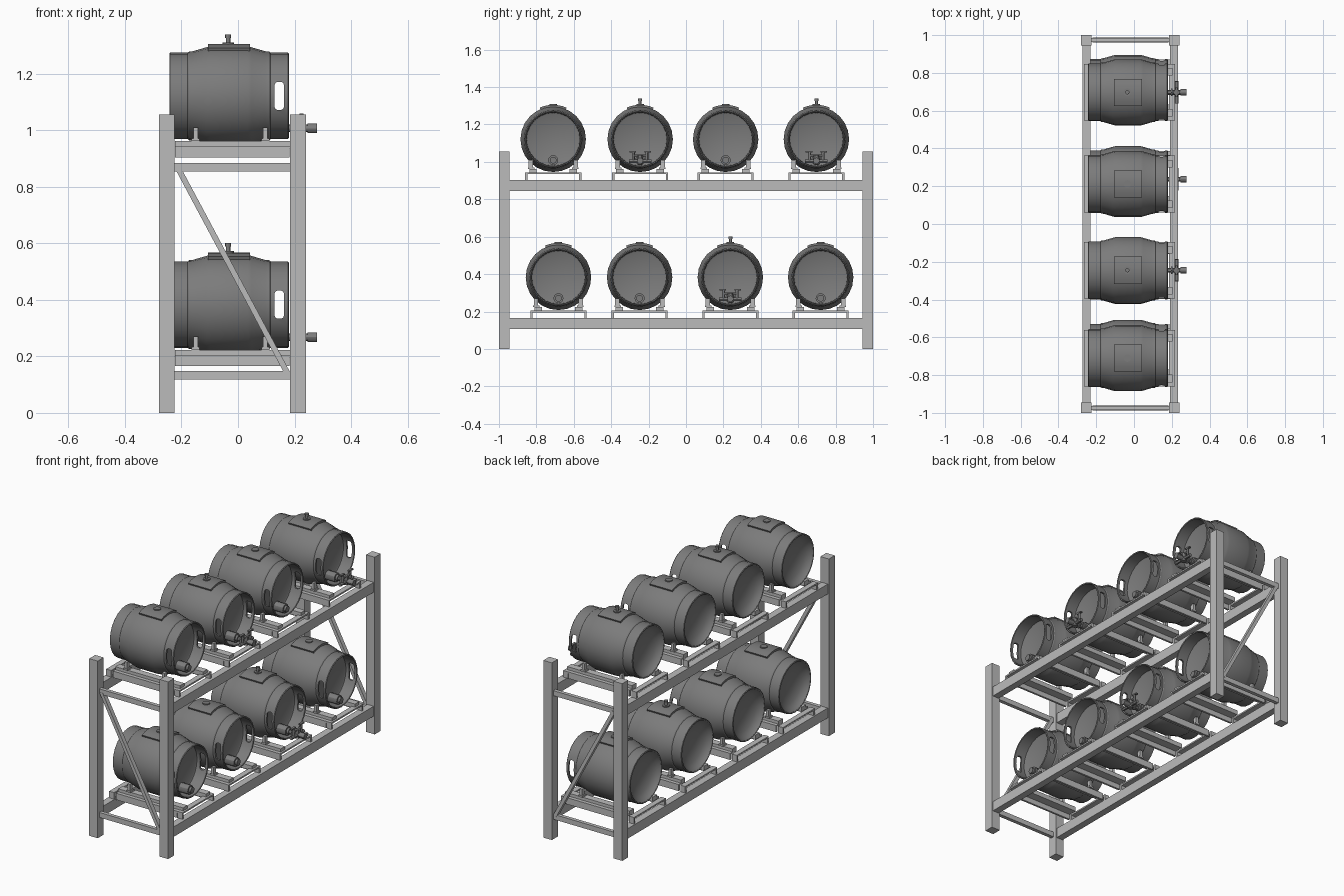
import bpy, bmesh, math
from mathutils import Vector, Matrix

if "Cube" in bpy.data.objects:
    bpy.data.objects.remove(bpy.data.objects["Cube"])


def material(name, g):
    m = bpy.data.materials.new(name)
    m.diffuse_color = (g, g, g, 1)
    m.use_nodes = True
    m.node_tree.nodes["Principled BSDF"].inputs["Base Color"].default_value = m.diffuse_color
    return m


STEEL = material("rack_steel", 0.5)
DARK = material("barrel_grey", 0.2)


def add(name, bm, mat):
    bmesh.ops.recalc_face_normals(bm, faces=bm.faces)
    me = bpy.data.meshes.new(name)
    bm.to_mesh(me)
    bm.free()
    me.materials.append(mat)
    ob = bpy.data.objects.new(name, me)
    bpy.context.collection.objects.link(ob)
    return ob


def box_into(bm, x0, x1, y0, y1, z0, z1):
    m = Matrix.Translation(((x0 + x1) / 2, (y0 + y1) / 2, (z0 + z1) / 2))
    bmesh.ops.create_cube(bm, size=1, matrix=m @ Matrix.Diagonal((x1 - x0, y1 - y0, z1 - z0, 1)))


def box(name, *dims):
    bm = bmesh.new()
    box_into(bm, *dims)
    return add(name, bm, STEEL)


def rod_into(bm, p, q, r, n=12):
    p, q = Vector(p), Vector(q)
    rot = (q - p).to_track_quat('Z', 'Y').to_matrix().to_4x4()
    bmesh.ops.create_cone(bm, cap_ends=True, segments=n, radius1=r, radius2=r,
                          depth=(q - p).length, matrix=Matrix.Translation((p + q) / 2) @ rot)


def lathe_x(profile, n):
    bm = bmesh.new()
    rings = [[bm.verts.new((x, r * math.sin(2 * math.pi * i / n), r * math.cos(2 * math.pi * i / n)))
              for i in range(n)] for x, r in profile]
    for a, b in zip(rings, rings[1:]):
        for i in range(n):
            j = (i + 1) % n
            bm.faces.new((a[i], a[j], b[j], b[i]))
    bmesh.ops.remove_doubles(bm, verts=bm.verts, dist=1e-5)
    return bm


def smooth(ob):
    bpy.ops.object.select_all(action='DESELECT')
    ob.select_set(True)
    bpy.context.view_layer.objects.active = ob
    bpy.ops.object.shade_smooth_by_angle(angle=math.radians(30))


# Rack frame: posts, long beams, end bars, diagonal braces
XB, XF = -0.252, 0.212
for x, side in ((XB, "rear"), (XF, "front")):
    for s in (-1, 1):
        box(f"{side}_post", x - .028, x + .028, s * .972 - .028, s * .972 + .028, 0, 1.055)
    for z in (0.107, 0.845):
        box(f"{side}_beam", x - .021, x + .021, -.945, .945, z, z + .059)
for s in (-1, 1):
    for z in (0.118, 0.854):
        box("end_bar", -.225, .185, s * .974 - .011, s * .974 + .011, z, z + .03)
    p, q = Vector((-.212, s * .974, .865)), Vector((.175, s * .974, .14))
    bm = bmesh.new()
    rot = (q - p).to_track_quat('Z', 'Y').to_matrix().to_4x4()
    bmesh.ops.create_cube(bm, size=1, matrix=Matrix.Translation((p + q) / 2) @ rot
                          @ Matrix.Diagonal((.026, .02, (q - p).length, 1)))
    add("end_brace", bm, STEEL)

# Barrel shell: dished rear head, ridges, recessed front head
profile = [(-.185, 0), (-.19, .06), (-.205, .11), (-.225, .135), (-.24, .143), (-.243, .149),
           (-.24, .153), (-.178, .153), (-.173, .157), (-.16, .158), (-.112, .172), (-.10, .175),
           (.036, .175), (.048, .172), (.096, .158), (.11, .157), (.115, .153), (.176, .153),
           (.18, .149), (.177, .144), (.108, .142), (.104, .135), (.104, 0)]
shell = add("barrel_shell", lathe_x(profile, 24), DARK)

# Hand-hole cutter through the front rim
bm = bmesh.new()
box_into(bm, .129, .163, -.25, .25, -.05, .05)
bmesh.ops.bevel(bm, geom=[e for e in bm.edges if abs(e.verts[0].co.y - e.verts[1].co.y) > .1],
                offset=.012, segments=2, affect='EDGES', profile=.5)
cutter = add("hand_hole_cutter", bm, DARK)
mod = shell.modifiers.new("hand_holes", 'BOOLEAN')
mod.object, mod.operation, mod.solver = cutter, 'DIFFERENCE', 'EXACT'
deps = bpy.context.evaluated_depsgraph_get()
shell_mesh = bpy.data.meshes.new_from_object(shell.evaluated_get(deps))
shell.modifiers.clear()
shell.data = shell_mesh
bpy.data.objects.remove(cutter)
smooth(shell)

# Curved bung pad, bung and outlet boss
bm = bmesh.new()
arc = [math.radians(-23 + 46 * i / 6) for i in range(7)]
section = [(.184, a) for a in arc] + [(.165, a) for a in reversed(arc)]
f = bm.faces.new([bm.verts.new((-.106, r * math.sin(a), r * math.cos(a))) for r, a in section])
ext = bmesh.ops.extrude_face_region(bm, geom=[f])
bmesh.ops.translate(bm, vec=(.148, 0, 0), verts=[v for v in ext['geom'] if isinstance(v, bmesh.types.BMVert)])
rod_into(bm, (-.035, 0, .17), (-.035, 0, .189), .02, 16)
rod_into(bm, (.10, 0, -.112), (.165, 0, -.112), .027, 12)
rod_into(bm, (.165, 0, -.112), (.178, 0, -.112), .018, 12)
fittings = add("bung_and_outlet", bm, DARK)
smooth(fittings)

# Tap with winged handle, and vent peg
bm = bmesh.new()
rod_into(bm, (.16, 0, -.115), (.25, 0, -.115), .013)
rod_into(bm, (.245, 0, -.115), (.279, 0, -.115), .017)
rod_into(bm, (.195, 0, -.115), (.205, 0, -.115), .022, 6)
rod_into(bm, (.225, 0, -.135), (.225, 0, -.085), .016)
rod_into(bm, (.225, -.06, -.118), (.225, .06, -.118), .010)
rod_into(bm, (.225, -.035, -.088), (.225, .035, -.088), .007)
for s in (-1, 1):
    rod_into(bm, (.225, s * .036, -.125), (.225, s * .036, -.065), .008)
    box_into(bm, .218, .232, s * .04 - .018, s * .04 + .018, -.07, -.062)
rod_into(bm, (-.035, 0, .18), (-.035, 0, .213), .008)
rod_into(bm, (-.035, 0, .205), (-.035, 0, .217), .011)
tap = add("tap_and_peg", bm, DARK)
smooth(tap)

# Cradle: stepped side rails, end straps and chocks
bm = bmesh.new()
for s in (-1, 1):
    def side(x0, x1, a, b, z0, z1):
        box_into(bm, x0, x1, min(s * a, s * b), max(s * a, s * b), z0, z1)
    side(-.222, .182, .138, .15, -.217, -.178)
    side(-.222, .205, .095, .15, -.187, -.178)
    side(-.222, .205, .088, .128, -.187, -.16)
    for x in (-.15, .097):
        side(x - .008, x + .008, .108, .132, -.16, -.112)
        side(x - .014, x + .014, .10, .135, -.16, -.15)
    for x in (-.25, .2):
        side(x - .016, x + .016, .138, .15, -.217, -.178)
for x in (-.25, .2):
    box_into(bm, x - .016, x + .016, -.15, .15, -.187, -.178)
cradle = add("cradle", bm, STEEL)

# Place eight barrels with their cradles
slots = [(-.682, .383, 0), (-.248, .383, 0), (.237, .383, 1), (.72, .383, 0),
         (-.71, 1.121, 0), (-.245, 1.121, 1), (.212, 1.121, 0), (.697, 1.121, 1)]
for y, z, tapped in slots:
    for part in (shell, fittings, cradle) + ((tap,) if tapped else ()):
        ob = part.copy()
        ob.location = (0, y, z)
        bpy.context.collection.objects.link(ob)
for part in (shell, fittings, cradle, tap):
    bpy.data.objects.remove(part)
